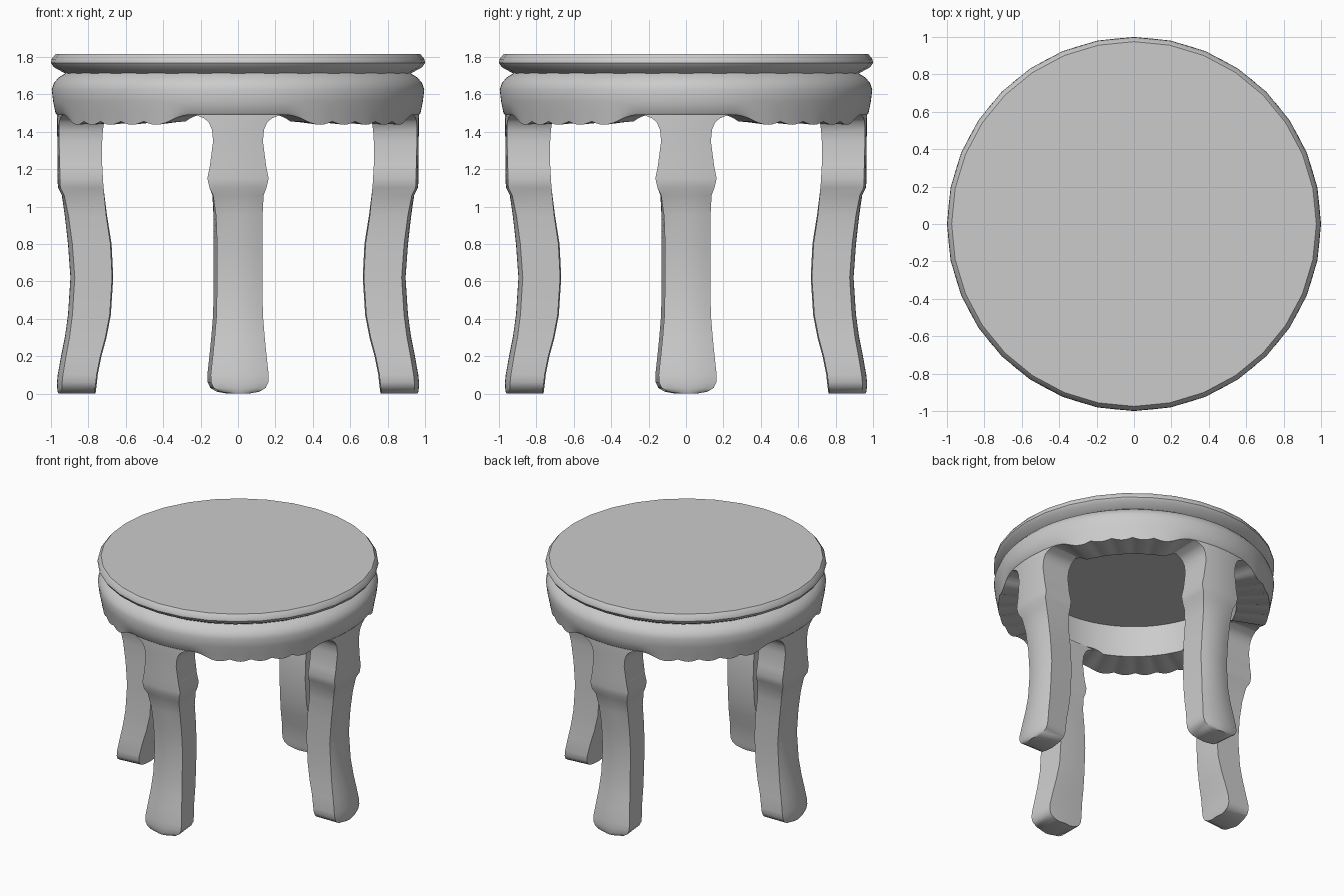
import bpy, bmesh, math

if "Cube" in bpy.data.objects:
    bpy.data.objects.remove(bpy.data.objects["Cube"])

grey = bpy.data.materials.new("plain grey")
grey.diffuse_color = (0.6, 0.6, 0.6, 1)
grey.use_nodes = True
grey.node_tree.nodes["Principled BSDF"].inputs["Base Color"].default_value = grey.diffuse_color


def leg_angle(deg):
    """Angle away from the nearest leg axis."""
    a = deg % 90
    return min(a, 90 - a)


def make_object(name, rings, caps=(), flip=False, open_row=None):
    """Skin closed rings of equal length; open_row leaves holes at the legs."""
    bm = bmesh.new()
    rows = [[bm.verts.new(p) for p in ring] for ring in rings]
    n = len(rows[0])
    for k in range(len(rows) - 1):
        a, b = rows[k], rows[k + 1]
        for i in range(n):
            if k == open_row and leg_angle(360 * (i + 0.5) / n) < 9:
                continue
            j = (i + 1) % n
            bm.faces.new((a[i], a[j], b[j], b[i]))
    for c in caps:
        bm.faces.new(rows[c] if c else rows[c][::-1])
    if flip:
        bmesh.ops.reverse_faces(bm, faces=bm.faces)
    mesh = bpy.data.meshes.new(name)
    bm.to_mesh(mesh)
    bm.free()
    mesh.materials.append(grey)
    ob = bpy.data.objects.new(name, mesh)
    bpy.context.collection.objects.link(ob)
    return ob


def circle(r, z, n):
    """Ring on a circle; z may be a function of the angle in degrees."""
    out = []
    for i in range(n):
        a = 2 * math.pi * i / n
        h = z(math.degrees(a)) if callable(z) else z
        out.append((r * math.cos(a), r * math.sin(a), h))
    return out


# Round seat with a moulded edge, 32 sides, resting on the apron
seat_profile = [(0.925, 1.712), (0.985, 1.745), (1.0, 1.768),
                (0.997, 1.788), (0.975, 1.815)]
seat = make_object("seat", [circle(r, z, 32) for r, z in seat_profile], (-1,))


# Apron: rounded ring with a scalloped lower edge and a panel under the seat
def lower_edge(depth):
    def z(deg):
        a = leg_angle(deg)
        if a < 15:
            return 1.49
        if a < 22.5:                    # plain arch beside the leg
            t = (a - 15) / 7.5
            return 1.49 - 0.035 * t * t
        lobe = abs(math.sin(math.pi * (a - 22.5) / 9))
        return 1.455 - depth * lobe
    return z


N = 240
apron_profile = [(0.922, 1.713), (0.959, 1.69), (0.984, 1.66), (0.996, 1.625),
                 (0.988, 1.56), (0.976, 1.5), (0.966, lower_edge(0.018)),
                 (0.73, lower_edge(0.0)), (0.73, 1.70)]
apron = make_object("apron", [circle(r, z, N) for r, z in apron_profile],
                    (-1,), flip=True, open_row=6)

# Curved leg rows: height, outer radius, inner radius, half width
leg_rows = [
    (0.00, 0.960, 0.762, 0.06), (0.01, 0.964, 0.760, 0.115),
    (0.03, 0.967, 0.758, 0.148), (0.06, 0.968, 0.754, 0.162),
    (0.10, 0.964, 0.750, 0.164),
    (0.20, 0.946, 0.730, 0.153), (0.30, 0.926, 0.703, 0.143),
    (0.42, 0.909, 0.680, 0.133), (0.62, 0.896, 0.667, 0.130),
    (0.80, 0.909, 0.676, 0.130), (0.95, 0.926, 0.700, 0.131),
    (1.06, 0.942, 0.714, 0.137), (1.10, 0.962, 0.719, 0.152),
    (1.15, 0.966, 0.722, 0.164), (1.22, 0.965, 0.726, 0.150),
    (1.35, 0.966, 0.726, 0.133), (1.41, 0.967, 0.722, 0.139),
    (1.45, 0.968, 0.716, 0.156), (1.472, 0.968, 0.715, 0.182),
    (1.493, 0.968, 0.715, 0.235)]


def leg_ring(z, outer, inner, half):
    low = min(1, max(0, (1.1 - z) / 0.2))   # 1 below the knee, 0 above it
    ring = []
    for k in range(9):                      # bowed outer face
        t = k / 4 - 1
        y = half * t + 0.009 * low * (1 - t)  # one front edge is set in
        bow = 0.014 * low * t * t
        ring.append((math.sqrt(outer ** 2 - y * y) - bow, y, z))
    back = half - min(0.018, 0.15 * half) * low   # slightly narrower inside
    ring += [(inner + 0.006 * low * t * t, back * t, z) for t in (1, 0, -1)]
    return ring


# Four legs, one on each axis
names = ["right_leg", "back_leg", "left_leg", "front_leg"]
legs = []
for i, name in enumerate(names):
    leg = make_object(name, [leg_ring(*row) for row in leg_rows], (0,))
    leg.rotation_euler.z = i * math.pi / 2
    legs.append(leg)

# Smooth shading with crisp edges
for ob in [seat, apron] + legs:
    bpy.ops.object.select_all(action='DESELECT')
    ob.select_set(True)
    bpy.context.view_layer.objects.active = ob
    bpy.ops.object.shade_smooth_by_angle(angle=math.radians(40))
